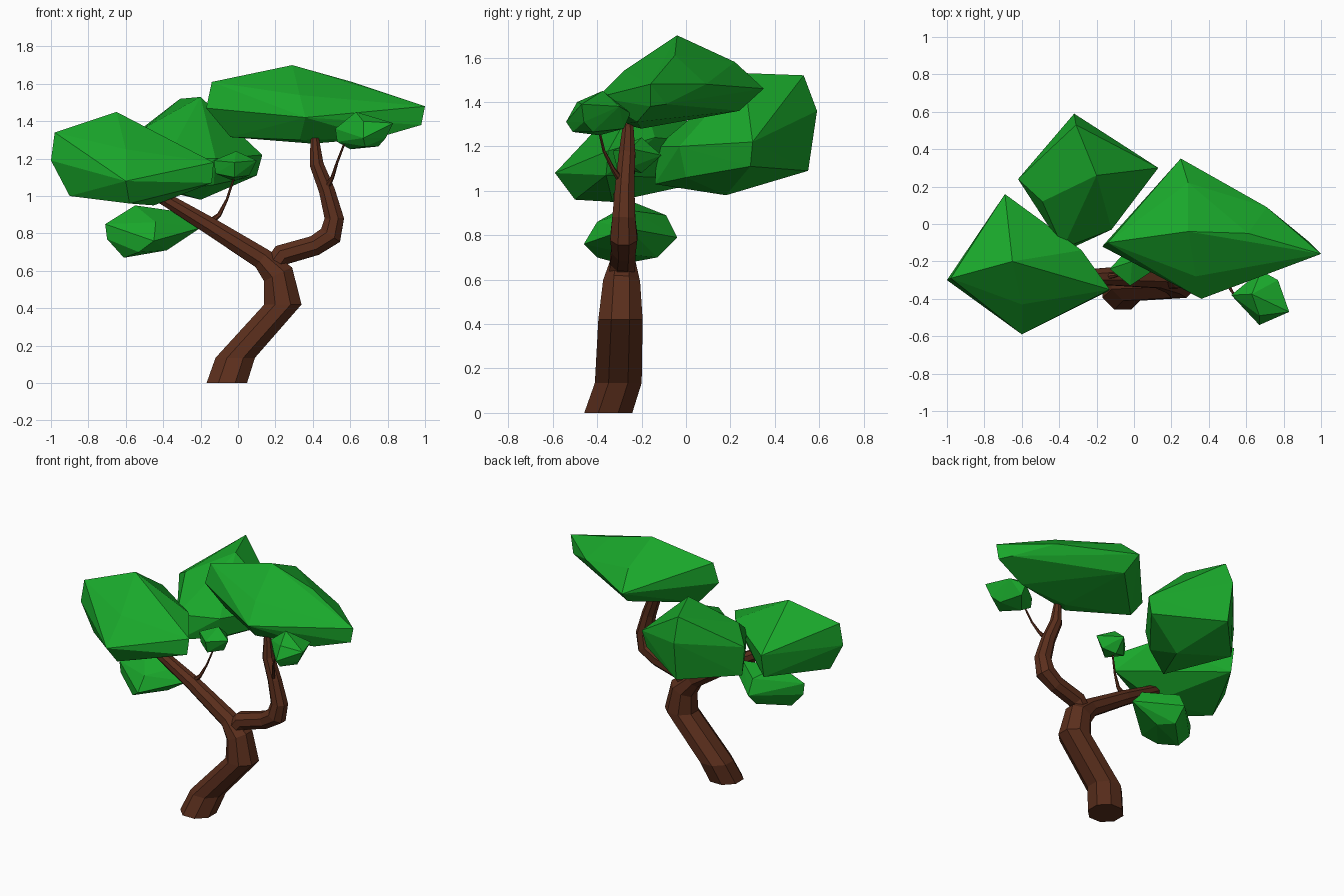
import bpy, bmesh, math
from mathutils import Vector


def material(name, rgb):
    m = bpy.data.materials.new(name)
    m.diffuse_color = (*rgb, 1)
    return m


BARK = material("bark", (0.105, 0.028, 0.012))
LEAF = material("leaf", (0.01, 0.39, 0.024))


def finish(bm, name, mat):
    bmesh.ops.recalc_face_normals(bm, faces=bm.faces)
    mesh = bpy.data.meshes.new(name)
    bm.to_mesh(mesh)
    bm.free()
    mesh.materials.append(mat)
    bpy.context.collection.objects.link(bpy.data.objects.new(name, mesh))


def limb(name, path, sides=8, level=0):
    """Faceted tube through (x, y, z, radius) points; the first `level` rings lie flat."""
    bm = bmesh.new()
    pts = [Vector(p[:3]) for p in path]
    rings, side = [], Vector((0, -1, 0))
    for i, p in enumerate(pts):
        a = (p - pts[i - 1]).normalized() if i else Vector()
        b = (pts[i + 1] - p).normalized() if i + 1 < len(pts) else Vector()
        t = Vector((0, 0, 1)) if i < level else (a + b).normalized()
        side = (side - t * side.dot(t)).normalized()
        other = t.cross(side)
        ring = []
        for k in range(sides):
            ang = 2 * math.pi * (k + 0.5) / sides
            ring.append(bm.verts.new(p + path[i][3] * (side * math.cos(ang) + other * math.sin(ang))))
        rings.append(ring)
    for lo, hi in zip(rings, rings[1:]):
        for k in range(sides):
            n = (k + 1) % sides
            bm.faces.new((lo[k], lo[n], hi[n], hi[k]))
    bm.faces.new(rings[0][::-1])
    bm.faces.new(rings[-1])
    finish(bm, name, BARK)


def clump(name, points):
    """Faceted foliage mass: hull around a few corner points."""
    bm = bmesh.new()
    for p in points:
        bm.verts.new(p)
    res = bmesh.ops.convex_hull(bm, input=bm.verts)
    junk = {v for v in res["geom_interior"] + res["geom_unused"] if isinstance(v, bmesh.types.BMVert)}
    bmesh.ops.delete(bm, geom=list(junk), context='VERTS')
    finish(bm, name, LEAF)


# Trunk running on into the left branch
limb("trunk_and_left_branch", [
    (-0.06, -0.35, 0, 0.117), (-0.015, -0.305, 0.135, 0.114),
    (0.24, -0.295, 0.42, 0.108), (0.215, -0.29, 0.58, 0.09), (0.13, -0.285, 0.665, 0.062),
    (-0.15, -0.28, 0.84, 0.05), (-0.45, -0.295, 1.02, 0.035)], level=3)

# Right branch
limb("right_branch", [
    (0.18, -0.29, 0.61, 0.06), (0.235, -0.285, 0.685, 0.062), (0.41, -0.28, 0.735, 0.058),
    (0.495, -0.28, 0.79, 0.066), (0.515, -0.28, 0.88, 0.056), (0.475, -0.275, 1.03, 0.046),
    (0.42, -0.265, 1.17, 0.04), (0.41, -0.26, 1.31, 0.024)])

# Twigs
limb("left_twig", [(-0.16, -0.28, 0.85, 0.02), (-0.10, -0.275, 0.90, 0.012),
                   (-0.06, -0.26, 0.98, 0.007), (-0.01, -0.23, 1.13, 0.005)], 6)
limb("right_twig", [(0.47, -0.29, 1.04, 0.018), (0.505, -0.33, 1.10, 0.010),
                    (0.53, -0.37, 1.18, 0.007), (0.58, -0.40, 1.31, 0.005)], 6)

# Large foliage masses
clump("right_foliage", [
    (0.29, -0.04, 1.70), (-0.14, -0.10, 1.61), (-0.17, -0.12, 1.47), (0.25, 0.35, 1.46),
    (0.29, 0.22, 1.58), (0.71, 0.09, 1.48), (0.61, -0.05, 1.61), (1.0, -0.16, 1.48),
    (0.98, -0.16, 1.38), (0.93, -0.09, 1.39), (0.36, -0.40, 1.42), (0.33, -0.28, 1.54),
    (0.40, -0.20, 1.28), (-0.04, -0.08, 1.315), (0.28, 0.24, 1.36), (0.74, -0.22, 1.31),
    (0.33, -0.28, 1.30)])
clump("left_foliage", [
    (-0.65, -0.20, 1.45), (-1.0, -0.30, 1.19), (-0.98, -0.29, 1.34), (-0.60, -0.59, 1.08),
    (-0.60, -0.43, 1.25), (-0.13, -0.35, 1.18), (-0.14, -0.36, 1.07), (-0.45, -0.33, 0.95),
    (-0.90, -0.30, 1.0), (-0.69, 0.16, 1.21), (-0.69, 0.13, 1.05), (-0.58, -0.50, 0.96),
    (-0.28, -0.14, 1.24)])
clump("back_foliage", [
    (-0.20, 0.26, 1.53), (-0.31, 0.53, 1.52), (-0.32, 0.59, 1.36), (-0.31, 0.55, 1.09),
    (0.13, 0.30, 1.22), (0.10, 0.29, 1.11), (-0.62, 0.24, 1.28), (-0.60, 0.24, 1.08),
    (-0.38, -0.13, 1.20), (-0.36, -0.14, 1.03), (-0.20, 0.18, 0.98), (-0.49, 0.12, 1.37),
    (-0.12, -0.03, 1.20), (-0.13, 0.0, 1.06)])

# Small foliage tufts
clump("lower_left_tuft", [
    (-0.55, -0.24, 0.95), (-0.71, -0.29, 0.85), (-0.70, -0.29, 0.77), (-0.61, -0.29, 0.67),
    (-0.38, -0.23, 0.71), (-0.20, -0.26, 0.83), (-0.27, -0.24, 0.91), (-0.45, -0.46, 0.76),
    (-0.44, -0.40, 0.86), (-0.45, -0.04, 0.79), (-0.45, -0.09, 0.89), (-0.53, -0.40, 0.70),
    (-0.45, -0.13, 0.70)])
clump("centre_tuft", [
    (-0.01, -0.20, 1.24), (-0.13, -0.24, 1.19), (-0.12, -0.24, 1.12), (-0.02, -0.33, 1.18),
    (-0.02, -0.31, 1.10), (0.10, -0.25, 1.19), (0.06, -0.24, 1.11), (-0.01, -0.11, 1.16),
    (-0.02, -0.20, 1.08)])
clump("right_tuft", [
    (0.63, -0.375, 1.45), (0.52, -0.38, 1.36), (0.53, -0.38, 1.29), (0.67, -0.54, 1.31),
    (0.67, -0.49, 1.40), (0.83, -0.47, 1.39), (0.79, -0.46, 1.31), (0.68, -0.51, 1.265),
    (0.75, -0.42, 1.265), (0.60, -0.39, 1.25), (0.77, -0.30, 1.38), (0.68, -0.25, 1.35),
    (0.69, -0.28, 1.28)])
